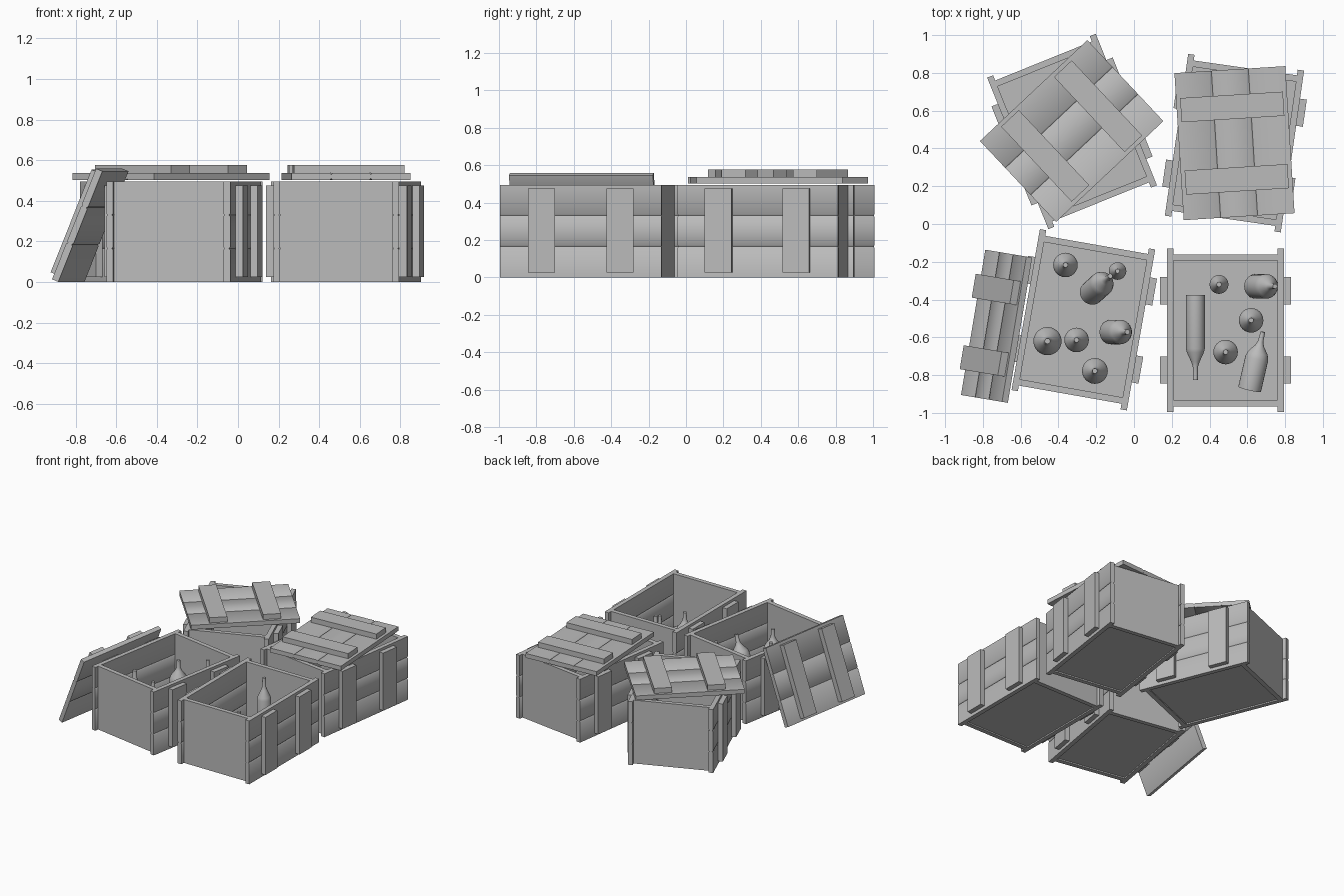
import bpy, bmesh, math
from mathutils import Matrix, Vector

cube = bpy.data.objects.get("Cube")
if cube:
    bpy.data.objects.remove(cube)

grey = bpy.data.materials.new("plain_grey")
grey.use_nodes = True
grey.diffuse_color = (0.5, 0.5, 0.5, 1)
grey.node_tree.nodes["Principled BSDF"].inputs["Base Color"].default_value = grey.diffuse_color

W, L, H = 0.62, 0.865, 0.495      # crate width, length, height
T = 0.034                         # board thickness
LID_W, LID_L = 0.588, 0.78
FLOOR = 0.035


def finish(bm, name, matrix):
    bmesh.ops.recalc_face_normals(bm, faces=bm.faces)
    mesh = bpy.data.meshes.new(name)
    bm.to_mesh(mesh)
    bm.free()
    mesh.materials.append(grey)
    for poly in mesh.polygons:
        poly.use_smooth = True
    mesh.set_sharp_from_angle(angle=math.radians(50))
    obj = bpy.data.objects.new(name, mesh)
    obj.matrix_world = matrix
    bpy.context.collection.objects.link(obj)
    return obj


def add_box(bm, centre, size):
    bmesh.ops.create_cube(bm, size=1, matrix=Matrix.Translation(centre) @ Matrix.Diagonal((*size, 1)))


def add_planks(bm, matrix, width, length, count=3, notch=0.007):
    """Boards side by side along x, running along y, with V grooves between them."""
    step = width / count
    top = [(-width / 2, T)]
    for i in range(1, count):
        x = -width / 2 + i * step
        top += [(x - notch, T), (x, T - notch), (x + notch, T)]
    top.append((width / 2, T))
    outline = top + [(x, T - z) for x, z in reversed(top)]
    verts = [bm.verts.new(matrix @ Vector((x, -length / 2, z))) for x, z in outline]
    face = bm.faces.new(verts)
    out = bmesh.ops.extrude_face_region(bm, geom=[face])["geom"]
    moved = [v for v in out if isinstance(v, bmesh.types.BMVert)]
    bmesh.ops.translate(bm, verts=moved, vec=matrix.to_3x3() @ Vector((0, length, 0)))


def make_crate(name, x, y, degrees):
    place = Matrix.Translation((x, y, 0)) @ Matrix.Rotation(math.radians(degrees), 4, "Z")

    # planked side walls
    bm = bmesh.new()
    for side in (-1, 1):
        wall = Matrix.Translation((side * (W / 2 - T / 2) + T / 2, 0, H / 2))
        add_planks(bm, wall @ Matrix.Rotation(-math.pi / 2, 4, "Y"), H, L)
    finish(bm, name + "_side_walls", place)

    # plain end panels, set in from the wall ends
    bm = bmesh.new()
    for end in (-1, 1):
        add_box(bm, (0, end * (L / 2 - 0.03 - T / 2), H / 2), (W - 2 * T, T, H))
    finish(bm, name + "_end_panels", place)

    # floor
    bm = bmesh.new()
    add_box(bm, (0, 0, FLOOR / 2 + 0.005), (W - 2 * T, L - 0.06 - 2 * T, FLOOR - 0.01))
    finish(bm, name + "_floor", place)

    # upright battens
    bm = bmesh.new()
    for side in (-1, 1):
        for end in (-1, 1):
            add_box(bm, (side * (W / 2 + 0.018), end * 0.21, 0.25), (0.036, 0.145, 0.45))
    finish(bm, name + "_battens", place)


def make_lid(name, x, y, z, degrees, tilt=0):
    place = (Matrix.Translation((x, y, z)) @ Matrix.Rotation(math.radians(degrees), 4, "Z")
             @ Matrix.Rotation(math.radians(-tilt), 4, "Y"))
    bm = bmesh.new()
    add_planks(bm, Matrix.Identity(4), LID_W, LID_L)
    finish(bm, name + "_boards", place)
    bm = bmesh.new()
    for end in (-1, 1):
        add_box(bm, (0, end * 0.192, T + 0.02), (0.545, 0.128, 0.04))
    finish(bm, name + "_battens", place)


TALL = [(0.0, 0), (0.05, 0), (0.05, 0.285), (0.045, 0.305), (0.022, 0.355), (0.014, 0.38), (0.013, 0.45), (0, 0.45)]
STOUT = [(0.0, 0), (0.065, 0), (0.065, 0.18), (0.055, 0.21), (0.025, 0.25), (0.015, 0.275), (0.013, 0.33), (0, 0.33)]


def make_bottle(name, profile, x, y, scale=1.0, heading=0, tilt=0):
    """Lathed bottle; tilt leans it towards the heading, its lowest point on the floor."""
    bm = bmesh.new()
    verts = [bm.verts.new((r, 0, z)) for r, z in profile]
    edges = [bm.edges.new(pair) for pair in zip(verts, verts[1:])]
    bmesh.ops.spin(bm, geom=verts + edges, cent=(0, 0, 0), axis=(0, 0, 1),
                   angle=math.tau, steps=24, use_duplicate=False)
    bmesh.ops.remove_doubles(bm, verts=bm.verts, dist=0.0005)
    radius = profile[1][0] * scale
    lift = FLOOR + radius * math.sin(math.radians(tilt))
    place = (Matrix.Translation((x, y, lift)) @ Matrix.Rotation(math.radians(heading), 4, "Z")
             @ Matrix.Rotation(math.radians(tilt), 4, "Y") @ Matrix.Scale(scale, 4))
    finish(bm, name, place)


# crates
make_crate("front_left_crate", 0.484, -0.563, 0)
make_crate("front_right_crate", -0.268, -0.507, -10)
make_crate("back_left_crate", 0.532, 0.428, -8.2)
make_crate("back_right_crate", -0.328, 0.49, 22)

# lids: two resting askew, one leaning on a crate
make_lid("back_left_lid", 0.532, 0.428, 0.502, 3.6)
make_lid("back_right_lid", -0.33, 0.492, 0.502, -46.8)
make_lid("leaning_lid", -0.712, -0.544, 0.273, -9.5, tilt=68)

# bottles in the front left crate
make_bottle("tall_bottle_standing", TALL, 0.45, -0.32)
make_bottle("tall_bottle_lying", TALL, 0.325, -0.375, heading=-90, tilt=90)
make_bottle("stout_bottle_1", STOUT, 0.62, -0.51)
make_bottle("stout_bottle_2", STOUT, 0.485, -0.678)
make_bottle("stout_bottle_leaning", STOUT, 0.645, -0.33, heading=0, tilt=18)
make_bottle("stout_bottle_lying", STOUT, 0.612, -0.875, scale=0.95, heading=77, tilt=84)

# bottles in the front right crate
make_bottle("tall_bottle_far", TALL, -0.087, -0.249, scale=0.93)
make_bottle("stout_bottle_3", STOUT, -0.363, -0.217)
make_bottle("stout_bottle_4", STOUT, -0.458, -0.62, scale=1.15)
make_bottle("stout_bottle_5", STOUT, -0.304, -0.614)
make_bottle("stout_bottle_6", STOUT, -0.207, -0.778, scale=1.05)
make_bottle("stout_bottle_tipping", STOUT, -0.12, -0.572, heading=0, tilt=15)
make_bottle("stout_bottle_tilted", STOUT, -0.225, -0.365, heading=42, tilt=24)
